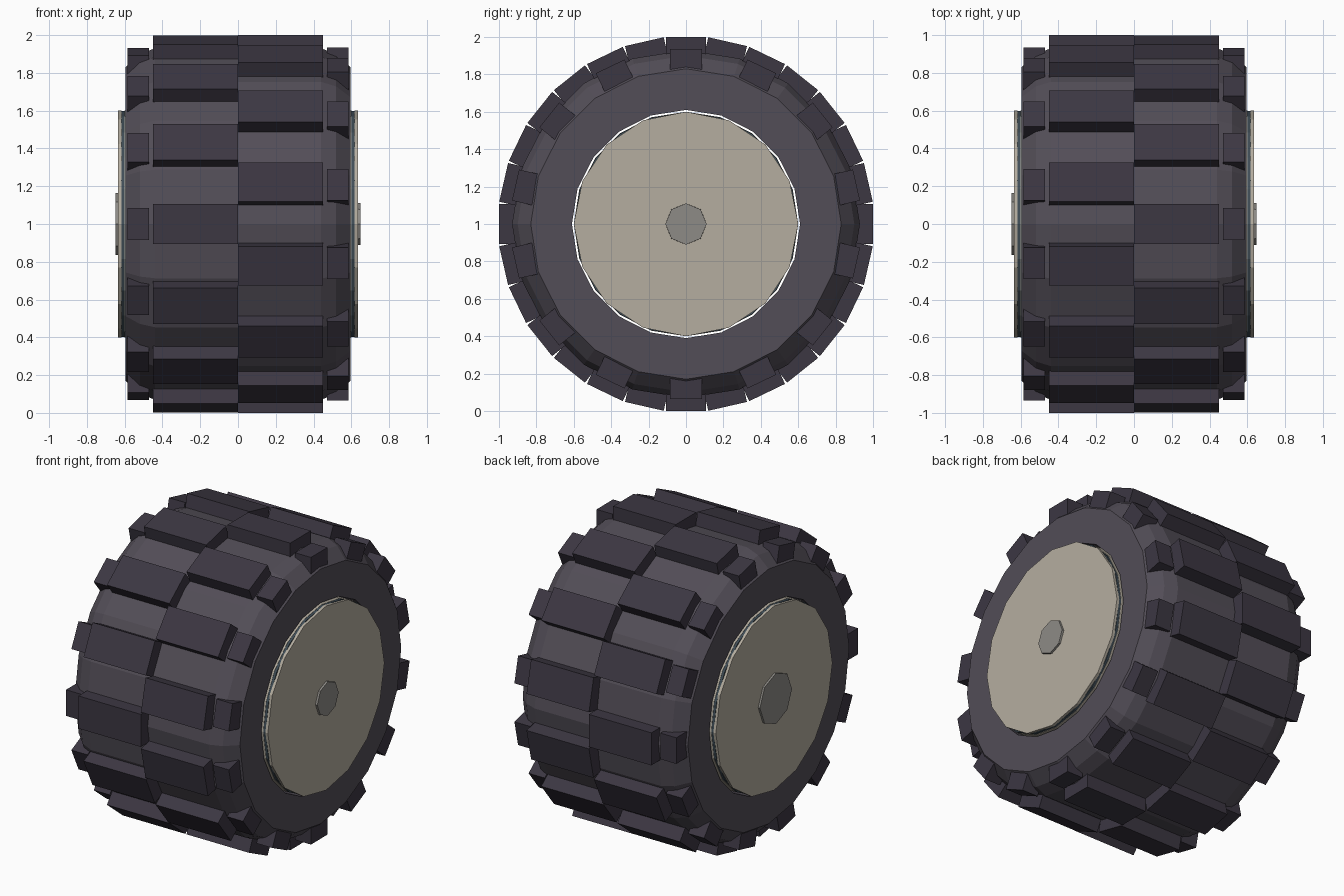
import bpy, bmesh
from math import pi, cos, sin
from mathutils import Matrix, Vector

if "Cube" in bpy.data.objects:
    bpy.data.objects.remove(bpy.data.objects["Cube"])

CENTRE = Vector((0, 0, 1))


def material(name, rgb):
    m = bpy.data.materials.new(name)
    m.diffuse_color = (*rgb, 1)
    m.use_nodes = True
    m.node_tree.nodes["Principled BSDF"].inputs["Base Color"].default_value = m.diffuse_color
    return m


RUBBER = material("rubber", (0.085, 0.075, 0.095))
TREAD = material("tread_rubber", (0.045, 0.038, 0.055))
CREAM = material("rim_cream", (0.46, 0.42, 0.35))
TEAL = material("rim_teal", (0.05, 0.075, 0.095))
GREY = material("axle_grey", (0.27, 0.26, 0.24))


def finish(name, bm, mat):
    bmesh.ops.recalc_face_normals(bm, faces=bm.faces[:])
    me = bpy.data.meshes.new(name)
    bm.to_mesh(me)
    bm.free()
    me.materials.append(mat)
    ob = bpy.data.objects.new(name, me)
    ob.location = CENTRE
    bpy.context.collection.objects.link(ob)
    return ob


def lathe(name, profile, sides, mat, closed=False, turn=0.0):
    """Spin (x, radius) points around the x axis; caps the ends if open."""
    bm = bmesh.new()
    rings = [[bm.verts.new((x, r * cos(turn + 2 * pi * i / sides),
                            r * sin(turn + 2 * pi * i / sides)))
              for i in range(sides)] for x, r in profile]
    pairs = list(zip(rings, rings[1:]))
    if closed:
        pairs.append((rings[-1], rings[0]))
    else:
        bm.faces.new(rings[0])
        bm.faces.new(rings[-1])
    for a, b in pairs:
        for i in range(sides):
            j = (i + 1) % sides
            bm.faces.new((a[i], a[j], b[j], b[i]))
    return finish(name, bm, mat)


def block_ring(name, x0, x1, r0, r1, width, count, phase, mat):
    """Boxes repeated around the x axis."""
    bm = bmesh.new()
    for i in range(count):
        m = (Matrix.Rotation(phase + 2 * pi * i / count, 4, 'X')
             @ Matrix.Translation(((x0 + x1) / 2, (r0 + r1) / 2, 0))
             @ Matrix.Diagonal((abs(x1 - x0), r1 - r0, width, 1)))
        bmesh.ops.create_cube(bm, size=1, matrix=m)
    return finish(name, bm, mat)


# Tyre body: a ring with chamfered shoulders and an open centre
half = [(0.595, 0.61), (0.595, 0.83), (0.52, 0.90), (0.44, 0.93)]
lathe("tyre_body", half + [(-x, r) for x, r in reversed(half)], 20, RUBBER, closed=True)

# Staggered tread blocks and shoulder lugs
for side, label, phase in ((-1, "left", 0.0), (1, "right", pi / 14)):
    block_ring(label + "_tread", 0, side * 0.45, 0.86, 1.0, 0.212, 14, phase, TREAD)
    block_ring(label + "_shoulder_lugs", side * 0.47, side * 0.585, 0.80, 0.935,
               0.17, 14, phase, TREAD)

# Rim: drum through the tyre, dark band and cover disc on each side
lathe("rim_drum", [(-0.602, 0.6), (0.602, 0.6)], 20, CREAM)
for side, label in ((-1, "left"), (1, "right")):
    lathe(label + "_rim_band", [(side * 0.60, 0.598), (side * 0.618, 0.598)], 20, TEAL)
    lathe(label + "_rim_cover", [(side * 0.617, 0.6), (side * 0.635, 0.6)], 16, CREAM)

# Axle tapering from left to right
lathe("axle", [(-0.648, 0.165), (0.648, 0.11)], 8, GREY)
